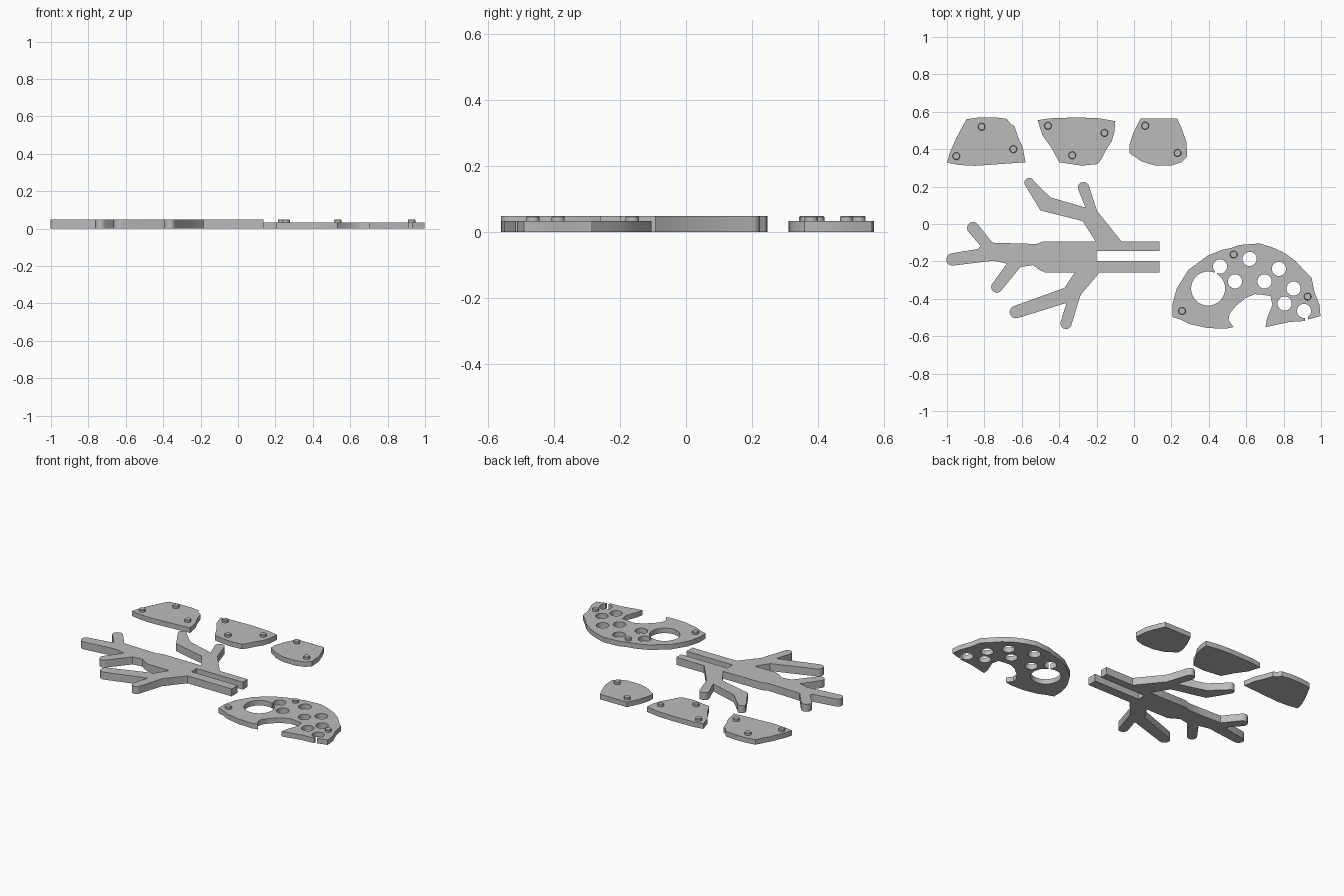
import bpy, bmesh, math
from mathutils import Vector

if "Cube" in bpy.data.objects:
    bpy.data.objects.remove(bpy.data.objects["Cube"])

grey = bpy.data.materials.new("plain grey")
grey.diffuse_color = (0.5, 0.5, 0.5, 1)
grey.use_nodes = True
grey.node_tree.nodes["Principled BSDF"].inputs["Base Color"].default_value = grey.diffuse_color
PLATE_H, TOP_H = 0.033, 0.049


def finish(bm, name, smooth=True):
    bmesh.ops.recalc_face_normals(bm, faces=bm.faces)
    me = bpy.data.meshes.new(name)
    bm.to_mesh(me)
    bm.free()
    me.materials.append(grey)
    ob = bpy.data.objects.new(name, me)
    bpy.context.collection.objects.link(ob)
    if smooth:
        shade(ob)
    return ob


def shade(ob):
    bpy.ops.object.select_all(action='DESELECT')
    ob.select_set(True)
    bpy.context.view_layer.objects.active = ob
    bpy.ops.object.shade_smooth_by_angle(angle=math.radians(28))


def slab(name, pts, z0, z1, smooth=True):
    """Extrude an outline; a third entry on a point starts a half-round tip."""
    path = []
    for i, p in enumerate(pts):
        a = Vector(p[:2])
        path.append(a)
        if len(p) == 3:
            b = Vector(pts[(i + 1) % len(pts)][:2])
            c = (a + b) / 2
            d = a - c
            for k in range(1, 10):
                t = math.pi * k / 10
                path.append(c + Vector((d.x * math.cos(t) - d.y * math.sin(t),
                                        d.x * math.sin(t) + d.y * math.cos(t))))
    bm = bmesh.new()
    f = bm.faces.new([bm.verts.new((p.x, p.y, z0)) for p in path])
    ext = bmesh.ops.extrude_face_region(bm, geom=[f])["geom"]
    bmesh.ops.translate(bm, vec=(0, 0, z1 - z0),
                        verts=[v for v in ext if isinstance(v, bmesh.types.BMVert)])
    return finish(bm, name, smooth)


def circle(x, y, r, n=32):
    return [(x + r * math.cos(2 * math.pi * k / n),
             y + r * math.sin(2 * math.pi * k / n)) for k in range(n)]


def cut(ob, pts):
    c = slab("cutter", pts, -0.1, 0.1, False)
    c.hide_render = True
    mod = ob.modifiers.new("cut", 'BOOLEAN')
    mod.operation, mod.solver, mod.object = 'DIFFERENCE', 'EXACT', c
    bpy.context.view_layer.objects.active = ob
    bpy.ops.object.modifier_apply(modifier=mod.name)
    bpy.data.objects.remove(c)


def peg(name, x, y):
    """Short round peg with a small chamfer on the top edge."""
    bm = bmesh.new()
    rings = [[bm.verts.new((px, py, z)) for px, py in circle(x, y, r, 24)]
             for r, z in ((0.020, PLATE_H - 0.002), (0.020, TOP_H - 0.004), (0.017, TOP_H))]
    for lo, hi in zip(rings, rings[1:]):
        for k in range(24):
            j = (k + 1) % 24
            bm.faces.new((lo[k], lo[j], hi[j], hi[k]))
    bm.faces.new(rings[0])
    bm.faces.new(rings[-1])
    finish(bm, name)


# Forked branch with a slotted end
slab("branch", [
    (.136, -.093), (-.067, -.093), (-.198, .07), (-.24, .2, 1), (-.30, .188),
    (-.26, .088), (-.446, .142), (-.537, .23, 1), (-.585, .212), (-.50, .072),
    (-.275, .016), (-.205, -.093), (-.484, -.093), (-.521, -.107), (-.62, -.104),
    (-.757, -.10), (-.834, -.003, 1), (-.887, -.04), (-.82, -.118), (-.837, -.134),
    (-.976, -.157, 1), (-.965, -.222), (-.75, -.196), (-.68, -.212),
    (-.757, -.318, 1), (-.71, -.356), (-.607, -.23), (-.54, -.22), (-.505, -.246),
    (-.473, -.26), (-.318, -.26), (-.372, -.342), (-.64, -.438, 1), (-.623, -.503),
    (-.361, -.422), (-.393, -.527, 1), (-.334, -.537), (-.286, -.38), (-.185, -.26),
    (.136, -.26), (.136, -.198), (-.2, -.198), (-.2, -.144), (.136, -.144)], 0, TOP_H)

# Three small plates with pegs
slab("left_plate", [
    (-.896, .56), (-.826, .57), (-.74, .57), (-.68, .562), (-.66, .535), (-.64, .525),
    (-.62, .465), (-.595, .41), (-.58, .33), (-.72, .32), (-.85, .311), (-.93, .315),
    (-1, .328), (-.985, .38), (-.95, .46)], 0, PLATE_H)
slab("middle_plate", [
    (-.515, .555), (-.45, .565), (-.30, .57), (-.185, .565), (-.10, .55), (-.105, .49),
    (-.12, .44), (-.15, .395), (-.175, .345), (-.195, .32), (-.28, .312), (-.40, .33),
    (-.44, .405), (-.49, .475)], 0, PLATE_H)
slab("right_plate", [
    (.035, .565), (.23, .565), (.255, .51), (.28, .44), (.285, .36), (.255, .33),
    (.20, .313), (.11, .313), (.04, .335), (-.025, .38), (-.025, .42), (-.005, .485)],
    0, PLATE_H)

# Large domed plate with an open bay on its lower edge
body = slab("domed_plate", [
    (.205, -.497), (.254, -.513), (.297, -.535), (.393, -.556), (.49, -.56),
    (.532, -.551), (.505, -.513), (.511, -.48), (.543, -.439), (.596, -.396),
    (.645, -.375), (.682, -.378), (.73, -.385), (.74, -.433), (.71, -.508),
    (.703, -.551), (.735, -.545), (.83, -.524), (.912, -.519), (.933, -.51),
    (.997, -.492), (.992, -.433), (.965, -.364), (.95, -.289), (.912, -.251),
    (.864, -.198), (.805, -.155), (.735, -.123), (.67, -.104), (.564, -.112),
    (.52, -.128), (.468, -.139), (.393, -.17), (.355, -.198), (.29, -.246),
    (.26, -.294), (.227, -.348), (.205, -.433)], 0, PLATE_H, False)

# Round holes, plus the narrow gaps that open two of them
for x, y, r in [(.396, -.345, .091), (.46, -.227, .038), (.54, -.307, .038),
                (.618, -.187, .038), (.698, -.307, .038), (.775, -.24, .038),
                (.853, -.345, .038), (.805, -.425, .038), (.909, -.465, .038)]:
    cut(body, circle(x, y, r))
cut(body, [(.424, -.268), (.436, -.275), (.455, -.25), (.443, -.243)])
cut(body, [(.915, -.54), (.931, -.54), (.931, -.48), (.915, -.48)])
shade(body)

# Pegs on each plate
pegs = {"left": [(-.815, .52), (-.95, .363), (-.645, .40)],
        "middle": [(-.46, .525), (-.158, .487), (-.33, .367)],
        "right": [(.06, .525), (.233, .38)],
        "domed": [(.533, -.163), (.928, -.388), (.257, -.465)]}
for part, spots in pegs.items():
    for i, (x, y) in enumerate(spots):
        peg(f"{part}_plate_peg_{i + 1}", x, y)
